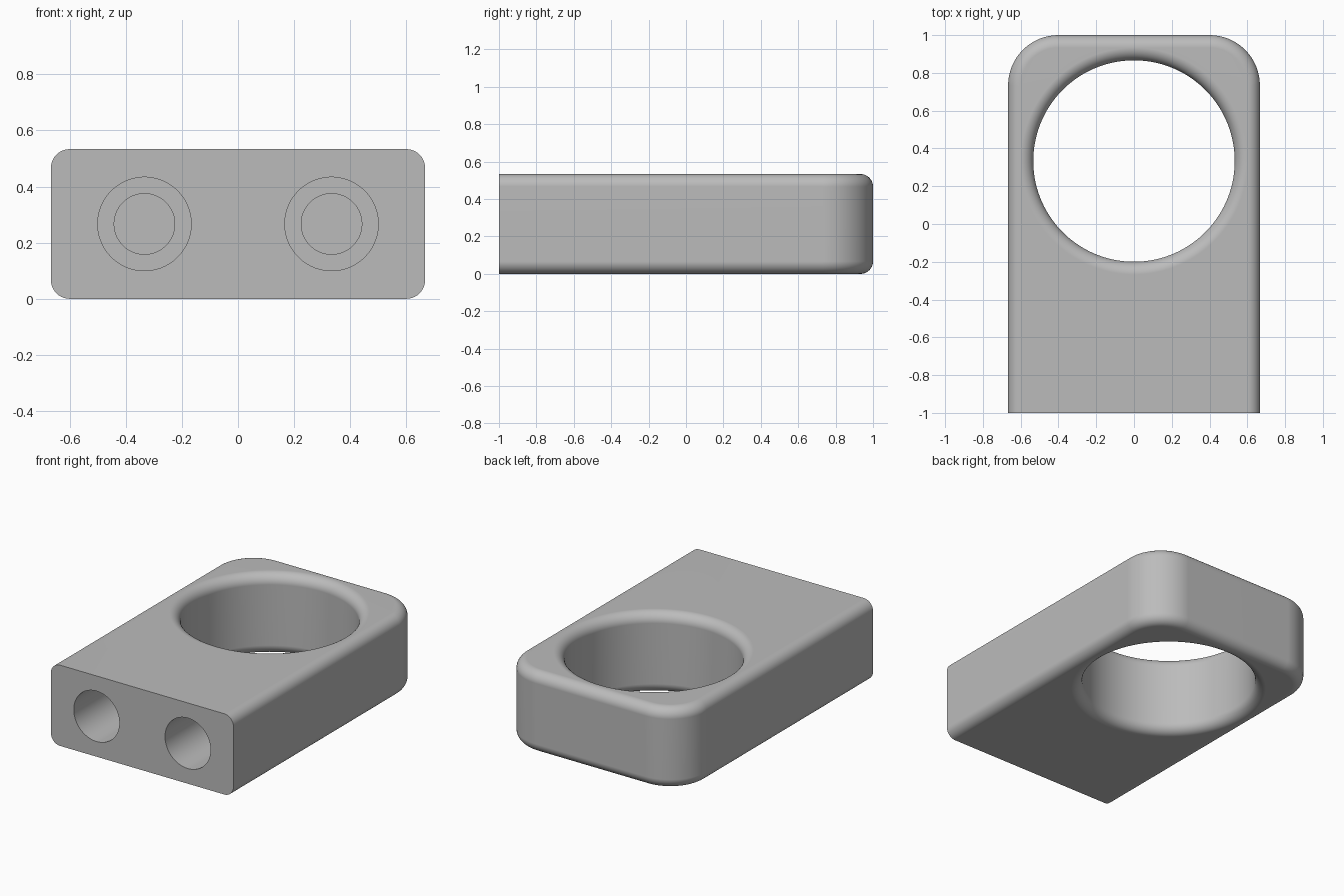
import bpy
import bmesh
from math import cos, sin, pi
from mathutils import Matrix

if "Cube" in bpy.data.objects:
    bpy.data.objects.remove(bpy.data.objects["Cube"], do_unlink=True)

UNIT = 2 / 30                      # the block is 30 units long
HALF_W, HALF_L, HEIGHT = 10 * UNIT, 1.0, 8 * UNIT
FILLET, CORNER = UNIT, 4 * UNIT
RING_R, RING_Y = 8 * UNIT, 5 * UNIT

grey = bpy.data.materials.new("plain grey")
grey.use_nodes = True
colour = (0.5, 0.5, 0.5, 1)
grey.diffuse_color = colour
grey.node_tree.nodes["Principled BSDF"].inputs["Base Color"].default_value = colour


def solid_from_rings(name, rings):
    """Bridge equal rings of points into a closed solid."""
    bm = bmesh.new()
    loops = [[bm.verts.new(p) for p in ring] for ring in rings]
    n = len(loops[0])
    for low, high in zip(loops, loops[1:]):
        for i in range(n):
            j = (i + 1) % n
            bm.faces.new((low[i], low[j], high[j], high[i]))
    bm.faces.new(loops[0][::-1])
    bm.faces.new(loops[-1])
    bmesh.ops.recalc_face_normals(bm, faces=bm.faces)
    mesh = bpy.data.meshes.new(name)
    bm.to_mesh(mesh)
    bm.free()
    mesh.materials.append(grey)
    obj = bpy.data.objects.new(name, mesh)
    bpy.context.collection.objects.link(obj)
    return obj


def lathe(name, profile, sides, matrix):
    """Revolve (radius, height) pairs around z, then place the result."""
    angles = [2 * pi * (i + 0.5) / sides for i in range(sides)]
    rings = [[(r * cos(a), r * sin(a), z) for a in angles] for r, z in profile]
    obj = solid_from_rings(name, rings)
    obj.data.transform(matrix)
    return obj


def outline(inset, z, steps=16):
    """Plan outline: square front, two rounded back corners."""
    w, r = HALF_W - inset, CORNER - inset
    pts = [(-w, -HALF_L, z), (w, -HALF_L, z)]
    for side, start in ((1, 0), (-1, pi / 2)):
        for i in range(steps + 1):
            a = start + pi / 2 * i / steps
            pts.append((side * (HALF_W - CORNER) + r * cos(a),
                        HALF_L - CORNER + r * sin(a), z))
    return pts


# Quarter-round as (inset, height) from the bottom face to the side wall
STEPS = 10
quarter = [(FILLET * (1 - sin(pi / 2 * i / STEPS)),
            FILLET * (1 - cos(pi / 2 * i / STEPS))) for i in range(STEPS + 1)]
edge = quarter + [(inset, HEIGHT - z) for inset, z in reversed(quarter)]

# Main block with rounded long and back edges
block = solid_from_rings("ring_block", [outline(inset, z) for inset, z in edge])

# Large through hole, flared at both rims
flare = RING_R + FILLET
profile = ([(flare, -0.1)] + [(RING_R + inset, z) for inset, z in edge]
           + [(flare, HEIGHT + 0.1)])
cutters = [lathe("ring_cutter", profile, 128, Matrix.Translation((0, RING_Y, 0)))]

# Stepped blind holes in the front face
bore = [(2.5 * UNIT, -0.1), (2.5 * UNIT, 0.4), (0.108, 0.4), (0.108, 0.667)]
for side, x in (("left", 5 * UNIT), ("right", -5 * UNIT)):
    place = Matrix.Translation((x, -HALF_L, HEIGHT / 2)) @ Matrix.Rotation(-pi / 2, 4, "X")
    cutters.append(lathe(side + "_bore_cutter", bore, 64, place))

# Cut the holes and remove the cutters
bpy.ops.object.select_all(action="DESELECT")
bpy.context.view_layer.objects.active = block
block.select_set(True)
for cutter in cutters:
    cutter.hide_render = True
    cut = block.modifiers.new(cutter.name, "BOOLEAN")
    cut.operation, cut.solver, cut.object = "DIFFERENCE", "EXACT", cutter
    bpy.ops.object.modifier_apply(modifier=cut.name)
    bpy.data.objects.remove(cutter, do_unlink=True)

# Smooth rounds with crisp edges and flat planes
bpy.ops.object.shade_smooth_by_angle(angle=pi / 6)
normals = block.modifiers.new("flat_planes", "WEIGHTED_NORMAL")
normals.keep_sharp = True
